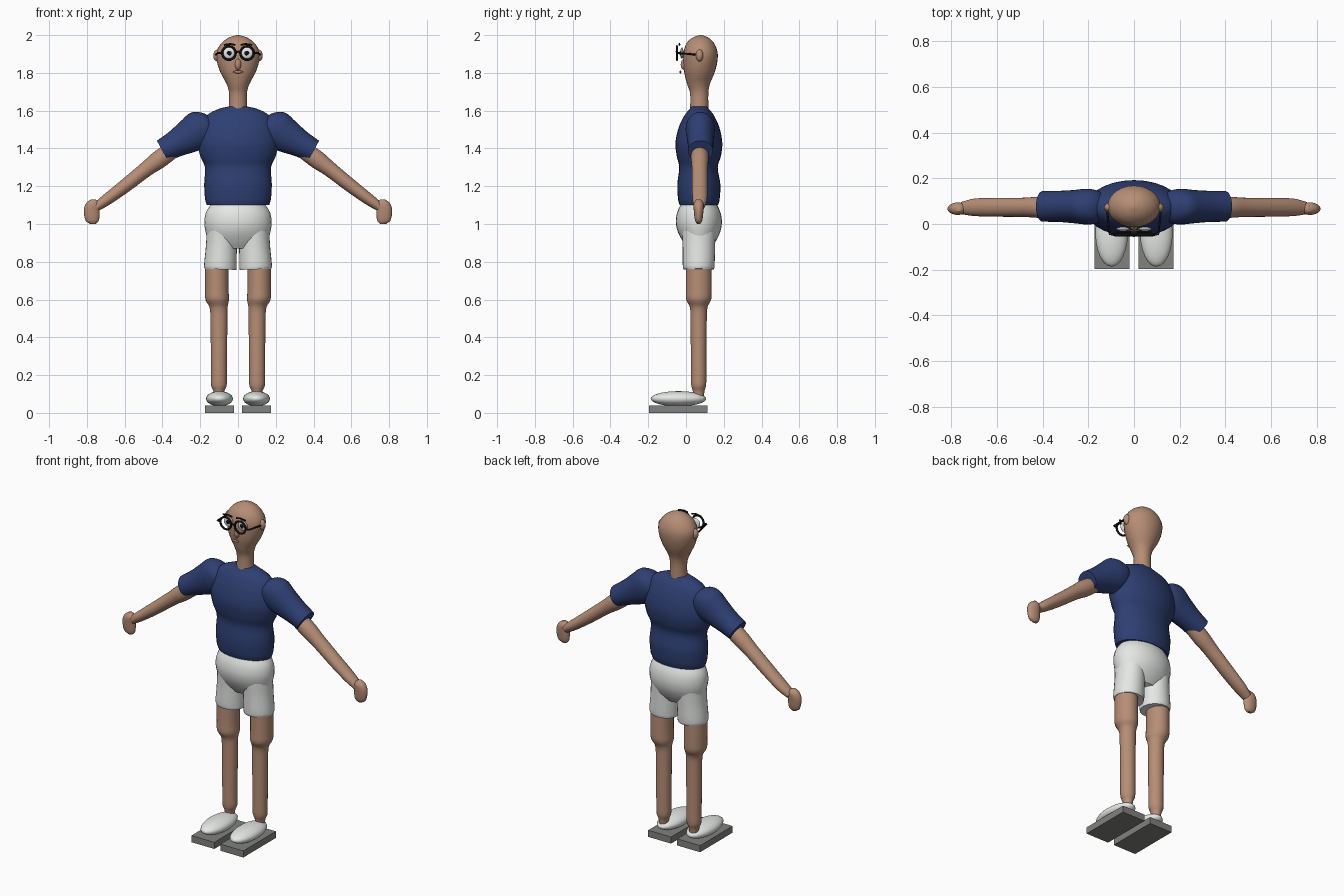
import bpy
import bmesh
import math
from mathutils import Vector, Matrix

cube = bpy.data.objects.get("Cube")
if cube:
    bpy.data.objects.remove(cube, do_unlink=True)


def material(name, red, green, blue):
    mat = bpy.data.materials.new(name)
    mat.use_nodes = True
    colour = (red, green, blue, 1)
    mat.diffuse_color = colour
    mat.node_tree.nodes["Principled BSDF"].inputs["Base Color"].default_value = colour
    return mat


skin = material("skin", .47, .27, .18)
lip = material("lip", .40, .20, .14)
navy = material("navy cloth", .027, .05, .17)
white = material("white cloth", .8, .82, .8)
grey = material("sole grey", .22, .22, .21)
black = material("black", .006, .006, .006)
eye_white = material("eye white", .8, .8, .8)


def finish(name, bm, mat, smooth=True):
    """Turn a bmesh into a named object with one colour."""
    bmesh.ops.recalc_face_normals(bm, faces=bm.faces)
    mesh = bpy.data.meshes.new(name)
    bm.to_mesh(mesh)
    bm.free()
    obj = bpy.data.objects.new(name, mesh)
    bpy.context.collection.objects.link(obj)
    mesh.materials.append(mat)
    if smooth:
        bpy.ops.object.select_all(action='DESELECT')
        obj.select_set(True)
        bpy.context.view_layer.objects.active = obj
        bpy.ops.object.shade_smooth_by_angle(angle=math.radians(50))
    return obj


def refine(rings, steps=4):
    """Interpolate the rings with a smooth curve."""
    rings = [Vector(r) for r in rings]
    last = len(rings) - 1
    dist = [0]
    for a, b in zip(rings, rings[1:]):
        dist.append(dist[-1] + (b - a).length)
    slopes = []
    for i in range(last + 1):
        lo, hi = max(i - 1, 0), min(i + 1, last)
        slopes.append((rings[hi] - rings[lo]) / (dist[hi] - dist[lo]))
    result = []
    for i in range(last):
        a, b = rings[i], rings[i + 1]
        span = dist[i + 1] - dist[i]
        for k in range(steps):
            t = k / steps
            ease = t * t * (3 - 2 * t)
            result.append(a.lerp(b, ease)
                          + slopes[i] * span * t * (1 - t) ** 2
                          - slopes[i + 1] * span * t * t * (1 - t))
    return result + [rings[last]]


def loft(name, rings, mat, side=1, sides=28):
    """Skin over oval rings given as x, y, z, half width, half depth."""
    bm = bmesh.new()
    axis = (Vector(rings[-1][:3]) - Vector(rings[0][:3]))
    axis.y = 0
    across = Vector((0, 1, 0)).cross(axis.normalized())
    loops = []
    for x, y, z, wide, deep in refine(rings):
        loop = []
        for k in range(sides):
            angle = math.tau * k / sides
            p = Vector((x, y, z)) + across * wide * math.cos(angle)
            p.y += deep * math.sin(angle)
            p.x *= side
            loop.append(bm.verts.new(p))
        loops.append(loop)
    for a, b in zip(loops, loops[1:]):
        for k in range(sides):
            n = (k + 1) % sides
            bm.faces.new((a[k], a[n], b[n], b[k]))
    bm.faces.new(loops[0])
    bm.faces.new(loops[-1])
    return finish(name, bm, mat)


def ellipsoid(name, centre, radii, mat):
    bm = bmesh.new()
    place = Matrix.Translation(centre) @ Matrix.Diagonal((*radii, 1))
    bmesh.ops.create_uvsphere(bm, u_segments=24, v_segments=16, radius=1, matrix=place)
    return finish(name, bm, mat)


def box(name, centre, size, mat):
    bm = bmesh.new()
    place = Matrix.Translation(centre) @ Matrix.Diagonal((*size, 1))
    bmesh.ops.create_cube(bm, size=1, matrix=place)
    return finish(name, bm, mat, smooth=False)


def wire(name, points, radius, mat, closed=False):
    """Thin round rod along a path."""
    curve = bpy.data.curves.new(name, 'CURVE')
    curve.dimensions = '3D'
    curve.bevel_depth = radius
    curve.bevel_resolution = 2
    curve.use_fill_caps = True
    spline = curve.splines.new('POLY')
    spline.points.add(len(points) - 1)
    for point, co in zip(spline.points, points):
        point.co = (*co, 1)
    spline.use_cyclic_u = closed
    curve.materials.append(mat)
    obj = bpy.data.objects.new(name, curve)
    bpy.context.collection.objects.link(obj)
    return obj


# Head with neck
loft("head_and_neck", [
    (0, .07, 1.58, .05, .05), (0, .07, 1.69, .047, .048),
    (0, .066, 1.74, .06, .06), (0, .071, 1.8, .092, .08),
    (0, .076, 1.86, .112, .09), (0, .077, 1.91, .114, .09),
    (0, .076, 1.955, .09, .074), (0, .077, 1.985, .052, .045),
    (0, .077, 2, .008, .008)], skin)
ellipsoid("nose", (0, -.008, 1.845), (.017, .02, .03), skin)
ellipsoid("mouth", (0, -.03, 1.805), (.026, .005, .008), lip)

# Shirt body
loft("shirt_body", [
    (0, .068, 1.1, .165, .102), (0, .068, 1.13, .174, .11),
    (0, .068, 1.21, .179, .114), (0, .066, 1.3, .175, .102),
    (0, .068, 1.36, .2, .117), (0, .068, 1.43, .213, .124),
    (0, .069, 1.51, .2, .108), (0, .07, 1.575, .165, .078),
    (0, .07, 1.61, .1, .05), (0, .07, 1.622, .05, .045)], navy)

# Hips of the shorts
loft("shorts_hips", [
    (0, .07, .87, .1, .06), (0, .07, .91, .155, .088),
    (0, .069, .96, .172, .113), (0, .068, 1.01, .178, .122),
    (0, .068, 1.06, .17, .115), (0, .068, 1.105, .143, .095)], white)

for side, label in ((1, "left"), (-1, "right")):
    # Sleeve, arm and hand
    loft(label + "_sleeve", [
        (.13, .075, 1.535, .04, .04), (.16, .075, 1.525, .075, .07),
        (.205, .076, 1.5, .1, .078), (.26, .076, 1.465, .09, .073),
        (.33, .077, 1.425, .072, .068), (.40, .077, 1.387, .061, .067)], navy, side)
    loft(label + "_arm", [
        (.35, .073, 1.39, .045, .045), (.42, .073, 1.34, .048, .046),
        (.48, .073, 1.295, .041, .042), (.6, .073, 1.2, .036, .041),
        (.7, .073, 1.125, .03, .038), (.75, .07, 1.09, .024, .028)], skin, side)
    loft(label + "_hand", [
        (.768, .067, 1, .015, .008), (.772, .067, 1.018, .035, .019),
        (.774, .067, 1.075, .042, .026), (.768, .067, 1.11, .036, .026),
        (.767, .067, 1.13, .012, .012)], skin, side)

    # Leg of the shorts
    loft(label + "_shorts_leg", [
        (.093, .067, .76, .084, .08), (.094, .067, .775, .086, .084),
        (.088, .068, .88, .082, .086), (.085, .068, .97, .08, .09)], white, side)

    # Bare leg
    loft(label + "_leg", [
        (.101, .067, .06, .022, .025), (.101, .067, .115, .029, .031),
        (.101, .067, .145, .041, .039), (.101, .067, .2, .042, .041),
        (.101, .067, .5, .045, .043), (.103, .067, .56, .048, .047),
        (.11, .067, .6, .062, .066), (.112, .068, .65, .062, .068),
        (.112, .068, .8, .062, .068)], skin, side)

    # Shoe and sole
    ellipsoid(label + "_shoe", (.098 * side, -.04, .075), (.071, .147, .04), white)
    box(label + "_sole", (.097 * side, -.042, .02), (.153, .31, .04), grey)

    # Ear, eye and eyebrow
    ellipsoid(label + "_ear", (.108 * side, .072, 1.892), (.023, .02, .032), skin)
    ellipsoid(label + "_eye", (.048 * side, -.022, 1.905), (.03, .009, .03), eye_white)
    ellipsoid(label + "_pupil", (.046 * side, -.03, 1.905), (.012, .005, .012), black)
    wire(label + "_eyebrow", [(.014 * side, -.035, 1.948), (.04 * side, -.035, 1.953),
                              (.075 * side, -.035, 1.948)], .005, black)

    # Glasses: rim and temple bar
    rim = [((.048 + .036 * math.cos(math.tau * k / 32)) * side, -.048,
            1.905 + .036 * math.sin(math.tau * k / 32)) for k in range(32)]
    wire(label + "_glasses_rim", rim, .006, black, closed=True)
    wire(label + "_glasses_temple", [(.084 * side, -.048, 1.905),
                                     (.106 * side, -.044, 1.905),
                                     (.117 * side, .05, 1.897)], .005, black)

wire("glasses_bridge", [(-.014, -.048, 1.908), (0, -.05, 1.913), (.014, -.048, 1.908)],
     .005, black)
